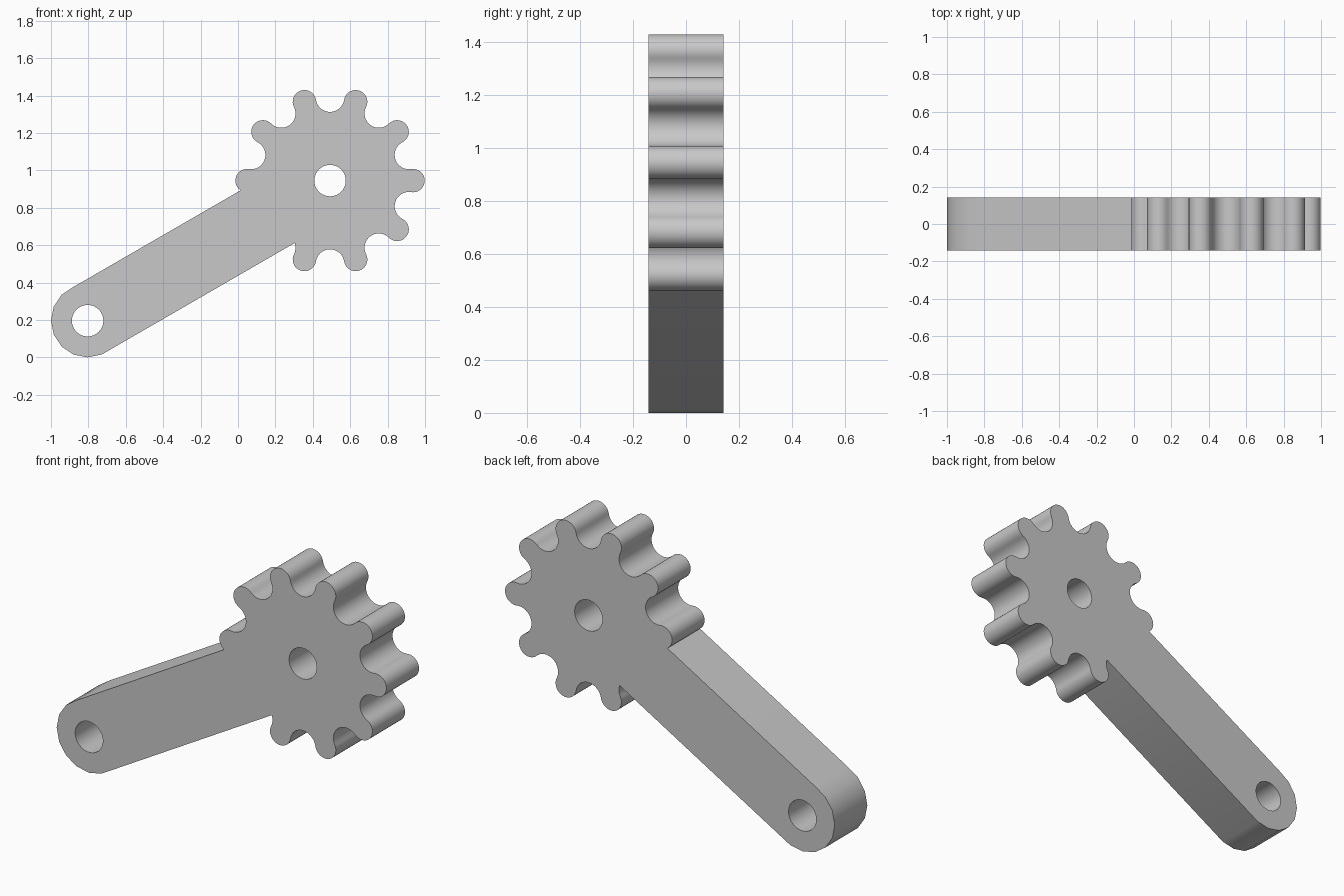
import bpy
import bmesh
from math import radians, sin, cos
from mathutils import Vector

cube = bpy.data.objects.get("Cube")
if cube:
    bpy.data.objects.remove(cube, do_unlink=True)

HALF = 0.141                        # half thickness
HUB = Vector((0.492, 0.945))        # gear axis (x, z)
PIVOT = Vector((-0.804, 0.196))     # small end axis (x, z)
TEETH = 10
PITCH = 0.4435                      # radius on which tooth and gap centres lie
TOOTH_R = 0.0625
GAP_R = 2 * PITCH * sin(radians(90 / TEETH)) - TOOTH_R
ARM_R = 0.196
HOLE_R = 0.084

grey = bpy.data.materials.new("light_grey")
grey.use_nodes = True
colour = (0.58, 0.58, 0.58, 1)
grey.diffuse_color = colour
grey.node_tree.nodes["Principled BSDF"].inputs["Base Color"].default_value = colour


def arc(centre, radius, start, end, steps):
    """Points on an arc, angles in degrees."""
    angles = [radians(start + (end - start) * i / steps) for i in range(steps + 1)]
    return [centre + radius * Vector((cos(a), sin(a))) for a in angles]


def plate(name, outline, half):
    """Extrude an (x, z) outline along y, centred on y = 0."""
    bm = bmesh.new()
    face = bm.faces.new([bm.verts.new((p.x, -half, p.y)) for p in outline])
    extruded = bmesh.ops.extrude_face_region(bm, geom=[face])["geom"]
    verts = [v for v in extruded if isinstance(v, bmesh.types.BMVert)]
    bmesh.ops.translate(bm, verts=verts, vec=(0, 2 * half, 0))
    bmesh.ops.recalc_face_normals(bm, faces=bm.faces)
    mesh = bpy.data.meshes.new(name)
    bm.to_mesh(mesh)
    bm.free()
    mesh.materials.append(grey)
    obj = bpy.data.objects.new(name, mesh)
    bpy.context.collection.objects.link(obj)
    return obj


def combine(target, other, operation):
    """Apply a boolean and remove the second object."""
    bpy.context.view_layer.objects.active = target
    mod = target.modifiers.new(operation.lower(), "BOOLEAN")
    mod.operation = operation
    mod.solver = "EXACT"
    mod.object = other
    bpy.ops.object.modifier_apply(modifier=mod.name)
    bpy.data.objects.remove(other, do_unlink=True)


# Gear outline: round teeth flowing tangentially into round gaps
outline = []
step = 360 / TEETH
lean = 90 + step / 4
for i in range(TEETH):
    a = i * step
    b = a + step / 2
    tooth = HUB + PITCH * Vector((cos(radians(a)), sin(radians(a))))
    gap = HUB + PITCH * Vector((cos(radians(b)), sin(radians(b))))
    outline += arc(tooth, TOOTH_R, a - lean, a + lean, 18)[:-1]
    outline += arc(gap, GAP_R, b + 360 - lean, b + lean, 16)[:-1]
lever = plate("gear_lever", outline, HALF)

# Arm with coarsely faceted round ends
arm = plate("arm", arc(PIVOT, ARM_R, 112.5, 292.5, 8)
            + arc(HUB, ARM_R, -67.5, 112.5, 8), HALF)
combine(lever, arm, "UNION")

# Axle holes through the gear and the small end
for centre in (HUB, PIVOT):
    cutter = plate("hole_cutter", arc(centre, HOLE_R, 0, 360, 48)[:-1], 2 * HALF)
    cutter.hide_render = True
    combine(lever, cutter, "DIFFERENCE")

bpy.ops.object.select_all(action="DESELECT")
lever.select_set(True)
bpy.context.view_layer.objects.active = lever
bpy.ops.object.shade_smooth_by_angle(angle=radians(30))
